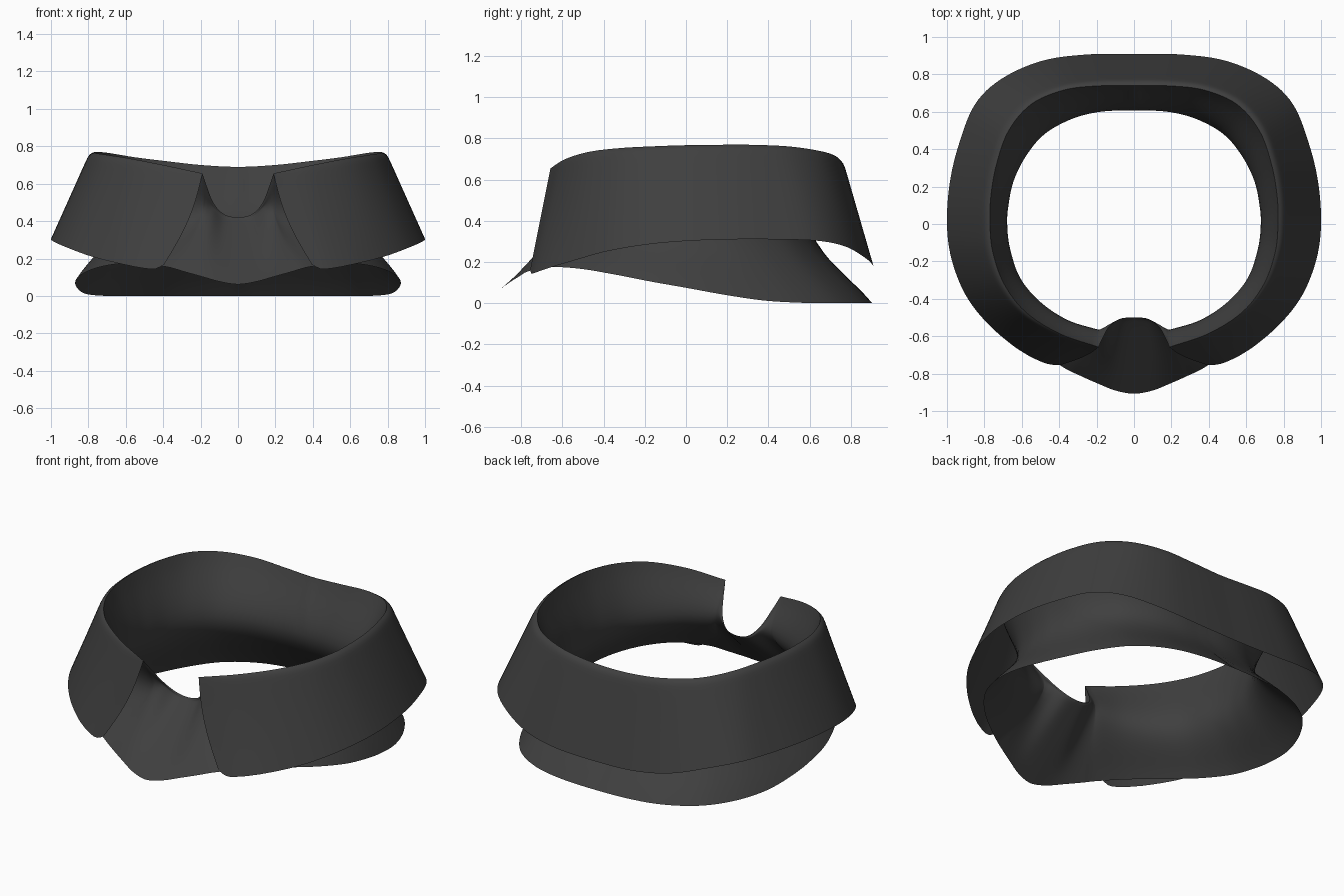
import bpy, bmesh, math
from mathutils import Vector

if "Cube" in bpy.data.objects:
    bpy.data.objects.remove(bpy.data.objects["Cube"])

SEG = 6  # samples between neighbouring stations

# Half rings, from back centre round the +x side to the front
fold = [(0, .74, .69), (.2, .738, .70), (.38, .715, .72), (.55, .64, .741), (.67, .50, .761),
        (.735, .32, .769), (.765, .15, .769), (.77, 0, .767), (.755, -.15, .762), (.695, -.32, .753),
        (.58, -.47, .735), (.4, -.585, .70), (.19, -.658, .655)]
notch = [(.165, -.605, .58), (.13, -.545, .495), (.075, -.507, .437), (0, -.5, .42)]
neck = [(0, .61, .35), (.17, .605, .35), (.33, .565, .36), (.48, .48, .37), (.58, .36, .38),
        (.645, .23, .38), (.673, .1, .38), (.68, 0, .38), (.665, -.13, .39), (.61, -.29, .40),
        (.50, -.42, .41), (.36, -.515, .42), (.22, -.562, .43),
        (.187, -.572, .435), (.143, -.565, .425), (.08, -.553, .38), (0, -.555, .368)]
stand_hem = [(0, .905, 0), (.24, .893, 0), (.44, .845, 0), (.62, .735, 0), (.745, .565, .002),
             (.823, .37, .014), (.861, .17, .044), (.87, 0, .075), (.85, -.17, .105), (.78, -.36, .142),
             (.67, -.52, .168), (.53, -.66, .175), (.38, -.765, .155),
             (.29, -.81, .13), (.20, -.85, .105), (.10, -.89, .077), (0, -.907, .062)]
fall_hem = [(0, .91, .18), (.27, .905, .188), (.5, .87, .22), (.71, .775, .275), (.85, .64, .303),
            (.935, .43, .31), (.985, .22, .31), (1, 0, .302), (.975, -.19, .285), (.9, -.38, .253),
            (.78, -.535, .21), (.62, -.67, .17), (.5, -.735, .147), (.44, -.752, .145), (.395, -.755, .168)]


def catmull(a, b, c, d, t):
    return .5 * (2 * b + (c - a) * t + (2 * a - 5 * b + 4 * c - d) * t * t
                 + (3 * b - a - 3 * c + d) * t ** 3)


def spline(points, n=SEG):
    p = [Vector(q) for q in points]

    def beyond(end, inner):  # mirrored on the centre plane, else straight on
        if end.x == 0:
            return Vector((-inner.x, inner.y, inner.z))
        return 2 * end - inner
    p = [beyond(p[0], p[1])] + p + [beyond(p[-1], p[-2])]
    out = [catmull(*p[i:i + 4], k / n) for i in range(len(p) - 3) for k in range(n)]
    return out + [p[-2]]


def resample(ring, count):
    res = []
    for i in range(count):
        f = i / (count - 1) * (len(ring) - 1)
        j = min(int(f), len(ring) - 2)
        res.append(ring[j].lerp(ring[j + 1], f - j))
    return res


# Dark cloth
cloth = bpy.data.materials.new("dark_cloth")
cloth.diffuse_color = (.05, .05, .05, 1)
cloth.use_nodes = True
cloth.node_tree.nodes["Principled BSDF"].inputs["Base Color"].default_value = cloth.diffuse_color


def sheet(name, rows):
    bm = bmesh.new()
    grid = [[bm.verts.new(p) for p in row] for row in rows]
    for r, s in zip(grid, grid[1:]):
        for i in range(len(r) - 1):
            bm.faces.new((r[i], s[i], s[i + 1], r[i + 1]))
    bmesh.ops.recalc_face_normals(bm, faces=bm.faces)
    for f in bm.faces:
        f.smooth = True
    me = bpy.data.meshes.new(name)
    bm.to_mesh(me)
    bm.free()
    me.materials.append(cloth)
    ob = bpy.data.objects.new(name, me)
    bpy.context.collection.objects.link(ob)
    m = ob.modifiers.new("mirror", 'MIRROR')
    m.use_clip = True
    return ob


# Inner stand: fold edge (sharp corner into the front notch) down to the
# neck line, then flaring to its hem
edge = spline(fold)
top = edge + spline([fold[-1]] + notch)[1:]
cols = [spline(c, 8) for c in zip(top, spline(neck), spline(stand_hem))]
for c in cols:
    if abs(c[0].x) < 1e-6:
        for p in c:
            p.x = 0
sheet("collar_stand", list(zip(*cols)))

# Outer fall: rolls over the fold and hangs straight to its hem, open at front
main = spline(fall_hem)
k = 11 * SEG
hem = main[:k] + resample(main[k:], len(edge) - k)  # extra points round the corner
steps = [0, .008, .02, .04, .07, .12, .2, .3, .4, .5, .6, .7, .8, .9, 1]
rows = []
for t in steps:
    row = []
    for i, (a, b) in enumerate(zip(edge, hem)):
        s = i / (len(edge) - 1)
        out = Vector((b.x - a.x, b.y - a.y, 0)).normalized()
        p = a.lerp(b, t) + out * .022 * (1 - math.exp(-t / .02)) * (1 - t) * (1 - s ** 8)
        p.x -= .03 * math.sin(math.pi * t) * s ** 12
        row.append(p)
    rows.append(row)
sheet("collar_fall", rows)
